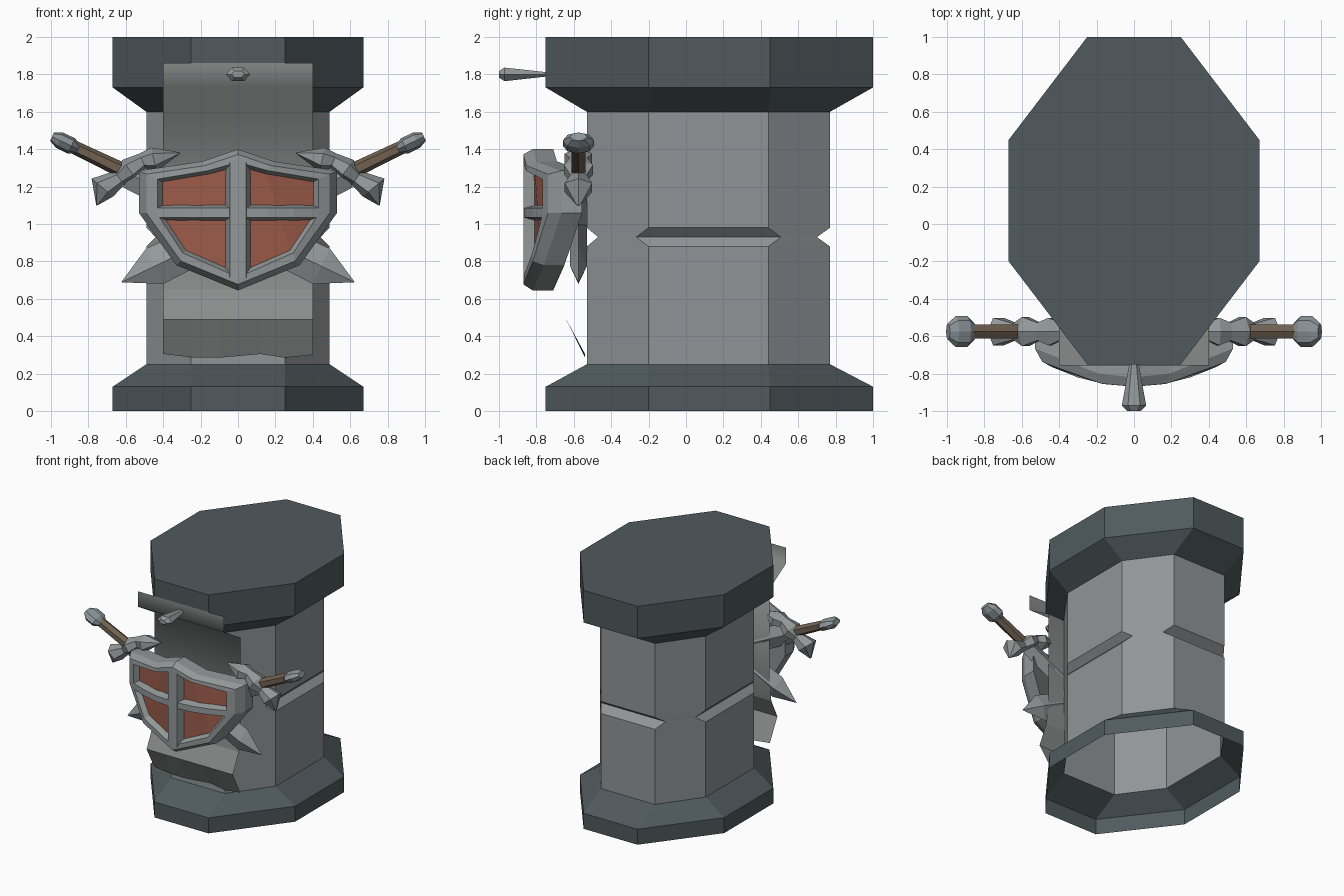
import bpy, bmesh, math
from mathutils import Vector

if "Cube" in bpy.data.objects:
    bpy.data.objects.remove(bpy.data.objects["Cube"])


def material(name, r, g, b):
    m = bpy.data.materials.new(name)
    m.diffuse_color = (r, g, b, 1)
    m.use_nodes = True
    m.node_tree.nodes["Principled BSDF"].inputs["Base Color"].default_value = m.diffuse_color
    return m


STONE = material("light_stone", 0.28, 0.30, 0.31)
SLATE = material("dark_slate", 0.080, 0.102, 0.110)
STEEL = material("steel_grey", 0.29, 0.315, 0.32)
CLOTH = material("grey_cloth", 0.25, 0.265, 0.26)
RED = material("rust_red", 0.33, 0.105, 0.068)
BROWN = material("handle_brown", 0.165, 0.12, 0.082)
POMMEL = material("pommel_grey", 0.26, 0.30, 0.32)


def finish(name, bm, mats, mirror=False, recalc=True):
    if recalc:
        bmesh.ops.recalc_face_normals(bm, faces=bm.faces)
    me = bpy.data.meshes.new(name)
    bm.to_mesh(me)
    bm.free()
    for m in mats:
        me.materials.append(m)
    ob = bpy.data.objects.new(name, me)
    bpy.context.collection.objects.link(ob)
    if mirror:
        mod = ob.modifiers.new("mirror", 'MIRROR')
        mod.use_mirror_merge = False
    return ob


def strip(bm, rows, closed=False):
    """Join rows of points with quads; return the vertex rows."""
    vs = [[bm.verts.new(p) for p in r] for r in rows]
    n = len(vs[0])
    for a, b in zip(vs, vs[1:]):
        for i in range(n if closed else n - 1):
            j = (i + 1) % n
            bm.faces.new((a[i], a[j], b[j], b[i]))
    return vs


def loft(name, rings, mat, mirror=False):
    bm = bmesh.new()
    vs = strip(bm, rings, True)
    bm.faces.new(vs[0])
    bm.faces.new(vs[-1])
    return finish(name, bm, [mat], mirror)


def sweep(name, path, n, mat, y=-0.575):
    """Path of (x, z, half width, half depth) in a plane facing front."""
    rings = []
    for i, (x, z, w, h) in enumerate(path):
        a, b = path[max(i - 1, 0)], path[min(i + 1, len(path) - 1)]
        t = Vector((b[0] - a[0], b[1] - a[1])).normalized()
        ring = []
        for k in range(n):
            c, s = math.cos(k * math.tau / n), math.sin(k * math.tau / n)
            ring.append((x - t.y * w * c, y + h * s, z + t.x * w * c))
        rings.append(ring)
    return loft(name, rings, mat, True)


# Column: stretched octagons stacked up, with a V groove at mid height
def octagon(fx, sx, front, f2, b2, back, z):
    half = [(fx[0], front), (sx, f2), (sx, b2), (fx[1], back)]
    return [(x, y, z) for x, y in half] + [(-x, y, z) for x, y in half[::-1]]


def wide(z):
    return octagon((0.25, 0.25), 0.67, -0.75, -0.20, 0.45, 1.0, z)


def body(z):
    return octagon((0.25, 0.25), 0.49, -0.53, -0.20, 0.44, 0.77, z)


groove = octagon((0.294, 0.30), 0.441, -0.47, -0.267, 0.507, 0.70, 0.93)
bm = bmesh.new()
rows = strip(bm, [wide(0), wide(0.13), body(0.25), body(0.88), groove,
                  body(0.98), body(1.6), wide(1.73), wide(2.0)], True)
bm.faces.new(rows[-1])
for f in bm.faces:
    z = f.calc_center_median().z
    f.material_index = 1 if z < 0.25 or z > 1.6 else 0
finish("column", bm, [STONE, SLATE])

# Banner: thin sheet hung from the cap, billowing near its wavy hem
profile = [(-0.757, 1.86), (-0.757, 1.73), (-0.537, 1.6), (-0.537, 0.80),
           (-0.56, 0.65), (-0.64, 0.49)]
hem = [0.305, 0.285, 0.285, 0.305, 0.285, 0.30]
xs = [-0.40, -0.23, -0.10, 0.12, 0.25, 0.40]
bm = bmesh.new()
strip(bm, [[(x, y, z) for x in reversed(xs)] for y, z in profile]
      + [[(x, -0.54, z) for x, z in zip(reversed(xs), reversed(hem))]])
for f in bm.faces:
    f.normal_update()
    f.smooth = f.calc_center_median().z > 0.7
if sum(f.normal.y for f in bm.faces) > 0:
    bmesh.ops.reverse_faces(bm, faces=bm.faces)
finish("banner", bm, [CLOTH], recalc=False)

# Nail holding the banner
rings = []
for y, rx, rz in [(-1.0, 0.035, 0.02), (-0.97, 0.065, 0.042), (-0.72, 0.02, 0.01)]:
    rings.append([(rx * math.cos(k * math.tau / 6), y,
                   1.8 + rz * math.sin(k * math.tau / 6)) for k in range(6)])
loft("banner_nail", rings, STEEL)


# Shield: right half, bent back toward its sides, then mirrored
def bend(x, z, depth=0.0):
    return (x, -0.87 + 0.55 * x * x + depth, z)


outer = [(0, 1.40), (0.19, 1.335), (0.53, 1.285), (0.53, 1.06), (0.33, 0.78), (0, 0.645)]
hole = [(0, 1.33), (0.16, 1.285), (0.43, 1.24), (0.43, 1.05), (0.295, 0.845), (0, 0.715)]
rim = [(x * 0.925, 1.05 + (z - 1.05) * 0.92) for x, z in outer]
floor = [(x * 0.94, 1.04 + (z - 1.04) * 0.93) for x, z in hole]
bm = bmesh.new()
rows = strip(bm, [[bend(x, z, d) for x, z in loop] for loop, d in
                  [(outer, 0.16), (outer, 0.05), (rim, 0), (hole, 0), (floor, 0.05)]])
for row, idx in ((rows[0], 0), (rows[-1], 1)):
    for q in ((0, 1, 4, 5), (1, 2, 3, 4)):
        bm.faces.new([row[i] for i in q]).material_index = idx
finish("shield", bm, [STEEL, RED], mirror=True)

# Raised cross on the shield
bm = bmesh.new()
strip(bm, [[bend(0, z), bend(0.043, z), bend(0.068, z, 0.06)] for z in (0.715, 1.33)])
finish("shield_cross_upright", bm, [STEEL], mirror=True)
bm = bmesh.new()
strip(bm, [[bend(x, 1.018, 0.06), bend(x, 1.035), bend(x, 1.085), bend(x, 1.102, 0.06)]
           for x in (0, 0.16, 0.30, 0.43)])
finish("shield_cross_bar", bm, [STEEL], mirror=True)

# Crossed swords: points on the blade axis at a distance from the guard
def on_axis(s, w, h):
    return (0.58 + 0.90 * s, 1.268 + 0.433 * s, w, h)


sweep("sword_blades", [on_axis(0, 0.08, 0.045), on_axis(-1.14, 0.105, 0.045),
                       on_axis(-1.335, 0.002, 0.002)], 4, STEEL)
sweep("sword_handles", [on_axis(0.02, 0.042, 0.042), on_axis(0.34, 0.036, 0.042)], 6, BROWN)
sweep("sword_pommels", [on_axis(0.305, 0.025, 0.045), on_axis(0.345, 0.045, 0.083),
                        on_axis(0.415, 0.045, 0.083), on_axis(0.46, 0.025, 0.045)],
      8, POMMEL)
sweep("sword_guards", [(0.755, 1.10, 0.003, 0.01), (0.725, 1.195, 0.075, 0.085),
                       (0.635, 1.245, 0.045, 0.05), (0.58, 1.29, 0.065, 0.09),
                       (0.51, 1.335, 0.045, 0.055), (0.45, 1.345, 0.065, 0.085),
                       (0.31, 1.38, 0.003, 0.01)], 6, STEEL)
